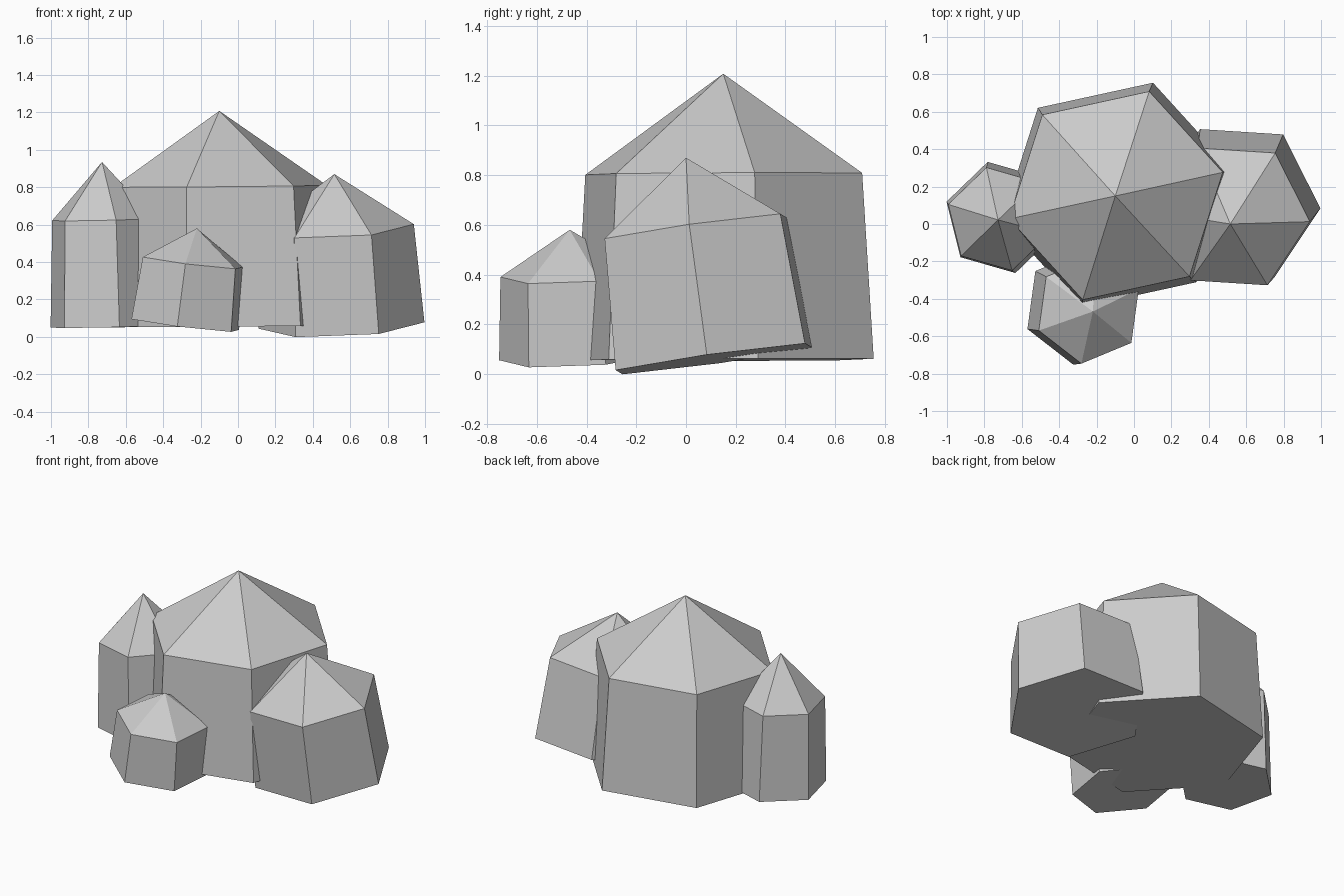
import bpy, bmesh, math
from mathutils import Vector

if "Cube" in bpy.data.objects:
    bpy.data.objects.remove(bpy.data.objects["Cube"])

SHOULDER = 0.65   # where the faceted tip begins along the length
TAPER = 0.928     # shoulder radius relative to base radius


def crystal(name, base, tip, radius, spin):
    """Six-sided tapered prism with a pyramid tip, leaning from base to tip."""
    base, tip = Vector(base), Vector(tip)
    axis = tip - base
    tilt = Vector((0, 0, 1)).rotation_difference(axis)
    bm = bmesh.new()

    def ring(centre, r):
        angles = [math.radians(spin + 60 * i) for i in range(6)]
        return [bm.verts.new(centre + tilt @ Vector((r * math.cos(a), r * math.sin(a), 0)))
                for a in angles]

    low = ring(base, radius)
    high = ring(base + axis * SHOULDER, radius * TAPER)
    point = bm.verts.new(tip)
    bm.faces.new(low[::-1])
    for i in range(6):
        j = (i + 1) % 6
        bm.faces.new((low[i], low[j], high[j], high[i]))
        bm.faces.new((high[i], high[j], point))
    mesh = bpy.data.meshes.new(name)
    bm.to_mesh(mesh)
    bm.free()
    obj = bpy.data.objects.new(name, mesh)
    bpy.context.collection.objects.link(obj)
    return obj


# Large upright crystal and three smaller ones around it
crystal("main_crystal", (-0.09, 0.155, 0.057), (-0.10, 0.15, 1.208), 0.63, 12.3)
crystal("right_crystal", (0.553, 0.112, 0.061), (0.515, 0.0, 0.87), 0.445, -3.5)
crystal("left_crystal", (-0.708, 0.035, 0.055), (-0.727, 0.022, 0.935), 0.306, 44)
crystal("front_crystal", (-0.282, -0.442, 0.066), (-0.22, -0.468, 0.58), 0.313, 22.3)
